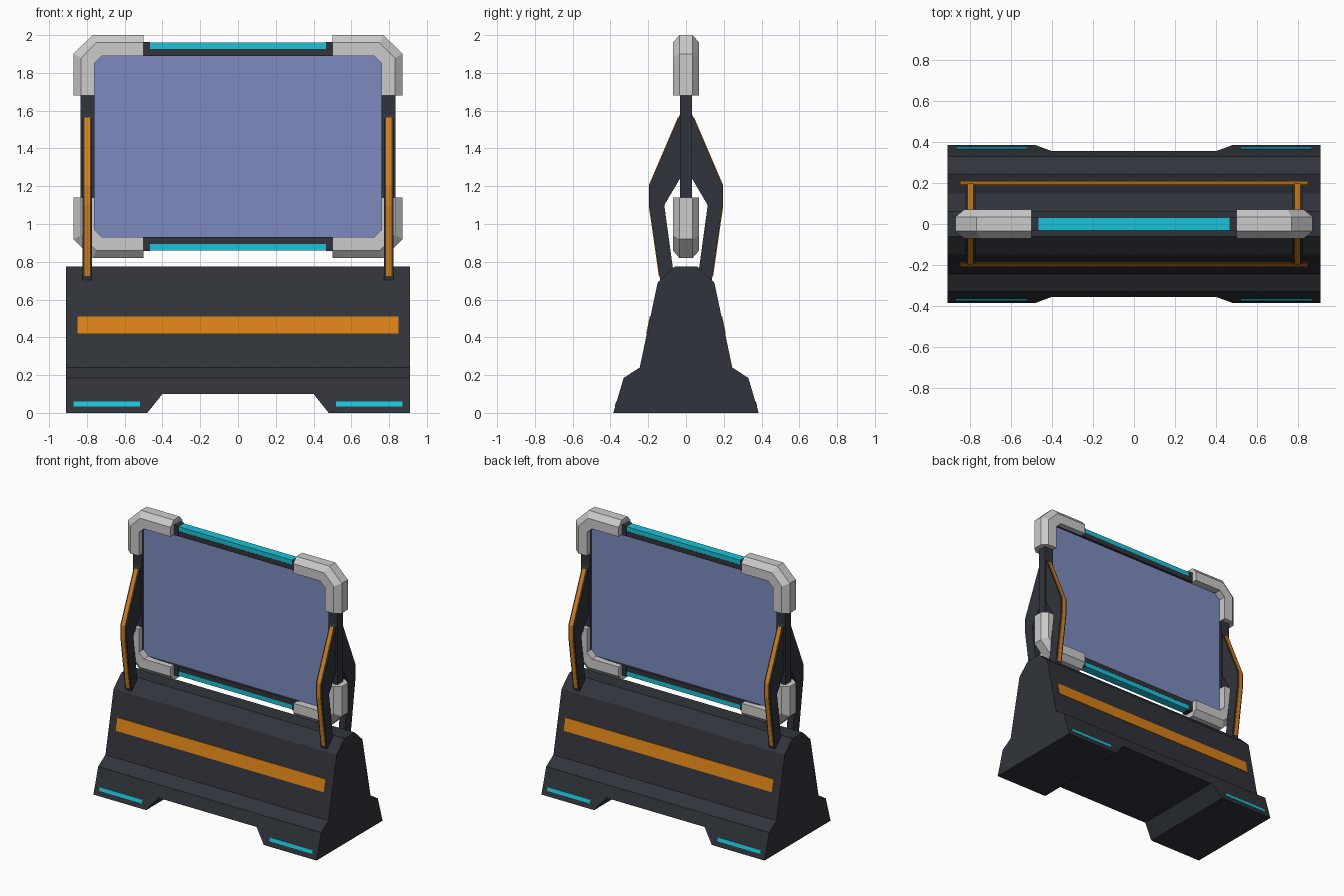
import bpy, bmesh

if "Cube" in bpy.data.objects:
    bpy.data.objects.remove(bpy.data.objects["Cube"])


def material(name, rgb):
    m = bpy.data.materials.new(name)
    m.diffuse_color = (*rgb, 1)
    m.use_nodes = True
    m.node_tree.nodes["Principled BSDF"].inputs["Base Color"].default_value = m.diffuse_color
    return m


DARK = material("dark_metal", (0.03, 0.034, 0.043))
ORANGE = material("orange_trim", (0.70, 0.22, 0.008))
CYAN = material("cyan_light", (0.01, 0.55, 0.70))
BLUE = material("blue_glass", (0.20, 0.26, 0.52))


def loft(name, rings, mat=None):
    """Closed solid through rings of equal point count."""
    bm = bmesh.new()
    vs = [[bm.verts.new(p) for p in r] for r in rings]
    n = len(vs[0])
    for a, b in zip(vs, vs[1:]):
        for i in range(n):
            j = (i + 1) % n
            bm.faces.new((a[i], a[j], b[j], b[i]))
    bm.faces.new(vs[0])
    bm.faces.new(vs[-1])
    bmesh.ops.recalc_face_normals(bm, faces=bm.faces)
    me = bpy.data.meshes.new(name)
    bm.to_mesh(me)
    bm.free()
    ob = bpy.data.objects.new(name, me)
    bpy.context.collection.objects.link(ob)
    if mat:
        me.materials.append(mat)
    return ob


def prism_x(name, yz, x0, x1, mat):
    return loft(name, [[(x, y, z) for y, z in yz] for x in (x0, x1)], mat)


def box(name, x0, x1, hy, z0, z1, mat):
    return prism_x(name, [(-hy, z0), (hy, z0), (hy, z1), (-hy, z1)], x0, x1, mat)


def band(name, line, sy, x0, x1, mat, e=0.004):
    """Thin strip lying on a surface line in the side profile."""
    yz = [(sy * (y + e), z) for y, z in line]
    yz += [(sy * (y - e), z) for y, z in reversed(line)]
    return prism_x(name, yz, x0, x1, mat)


# Barrier base with the underside opening cut through
half = [(0.385, 0), (0.33, 0.185), (0.245, 0.24), (0.15, 0.69), (0.06, 0.775)]
base = prism_x("barrier_base", half + [(-y, z) for y, z in reversed(half)], -0.91, 0.91, DARK)
gap = [(-0.56, -0.1), (0.56, -0.1), (0.40, 0.10), (-0.40, 0.10)]
cutter = loft("base_cutter", [[(x, y, z) for x, z in gap] for y in (-0.6, 0.6)], DARK)
cutter.hide_render = True
mod = base.modifiers.new("opening", "BOOLEAN")
mod.operation, mod.solver, mod.object = "DIFFERENCE", "EXACT", cutter
bpy.context.view_layer.objects.active = base
bpy.ops.object.modifier_apply(modifier=mod.name)
bpy.data.objects.remove(cutter)

arm = [(0.02, 1.60), (0.032, 1.58), (0.193, 1.205), (0.193, 1.095), (0.135, 0.69),
       (0.06, 0.70), (0.07, 0.77), (0.115, 1.10), (0.032, 1.24), (0.02, 1.26)]
arm_line = [(0.039, 1.565), (0.193, 1.205), (0.193, 1.095), (0.140, 0.725)]

for sy, face in ((-1, "front"), (1, "back")):
    # Long stripe on the sloped face
    band(f"{face}_stripe", [(0.207, 0.42), (0.188, 0.51)], sy, -0.85, 0.85, ORANGE)
    for sx, side in ((-1, "left"), (1, "right")):
        # Foot lights
        band(f"{face}_{side}_foot_light", [(0.3746, 0.035), (0.3672, 0.06)], sy,
             sx * 0.52, sx * 0.87, CYAN, 0.003)
        # Bent support arms with trim
        prism_x(f"{face}_{side}_arm", [(sy * y, z) for y, z in arm], sx * 0.773, sx * 0.823, DARK)
        band(f"{face}_{side}_arm_trim", arm_line, sy, sx * 0.784, sx * 0.812, ORANGE)

# Screen and its frame
MID = 1.41
box("screen_glass", -0.765, 0.765, 0.015, 0.925, 1.895, BLUE)
for sx, side in ((-1, "left"), (1, "right")):
    box(f"{side}_frame_rail", sx * 0.76, sx * 0.833, 0.032, 0.90, 1.92, DARK)

# Corner guard outlines: inner edge, flat-face edge, outer edge
inner = [(0.50, 1.89), (0.72, 1.89), (0.76, 1.85), (0.76, 1.68)]
middle = [(0.50, 1.96), (0.75, 1.96), (0.83, 1.88), (0.83, 1.68)]
outer = [(0.50, 2.00), (0.77, 2.00), (0.872, 1.90), (0.872, 1.68)]

for sz, level in ((1, "top"), (-1, "bottom")):
    def flip(z):
        return MID + sz * (z - MID)

    box(f"{level}_frame_rail", -0.77, 0.77, 0.032, flip(1.89), flip(1.927), DARK)
    box(f"{level}_light_bar", -0.467, 0.467, 0.031, flip(1.925), flip(1.96), CYAN)
    for sx, side in ((-1, "left"), (1, "right")):
        # Blocks holding the light bar ends
        box(f"{level}_{side}_light_holder", sx * 0.465, sx * 0.53, 0.034,
            flip(1.89), flip(1.964), DARK)
        # Chamfered corner guards
        rings = []
        for a, b, c in zip(inner, middle, outer):
            section = [(a, -0.07), (b, -0.07), (c, -0.035), (c, 0.035), (b, 0.07), (a, 0.07)]
            rings.append([(sx * p[0], y, flip(p[1])) for p, y in section])
        loft(f"{level}_{side}_corner_guard", rings)
